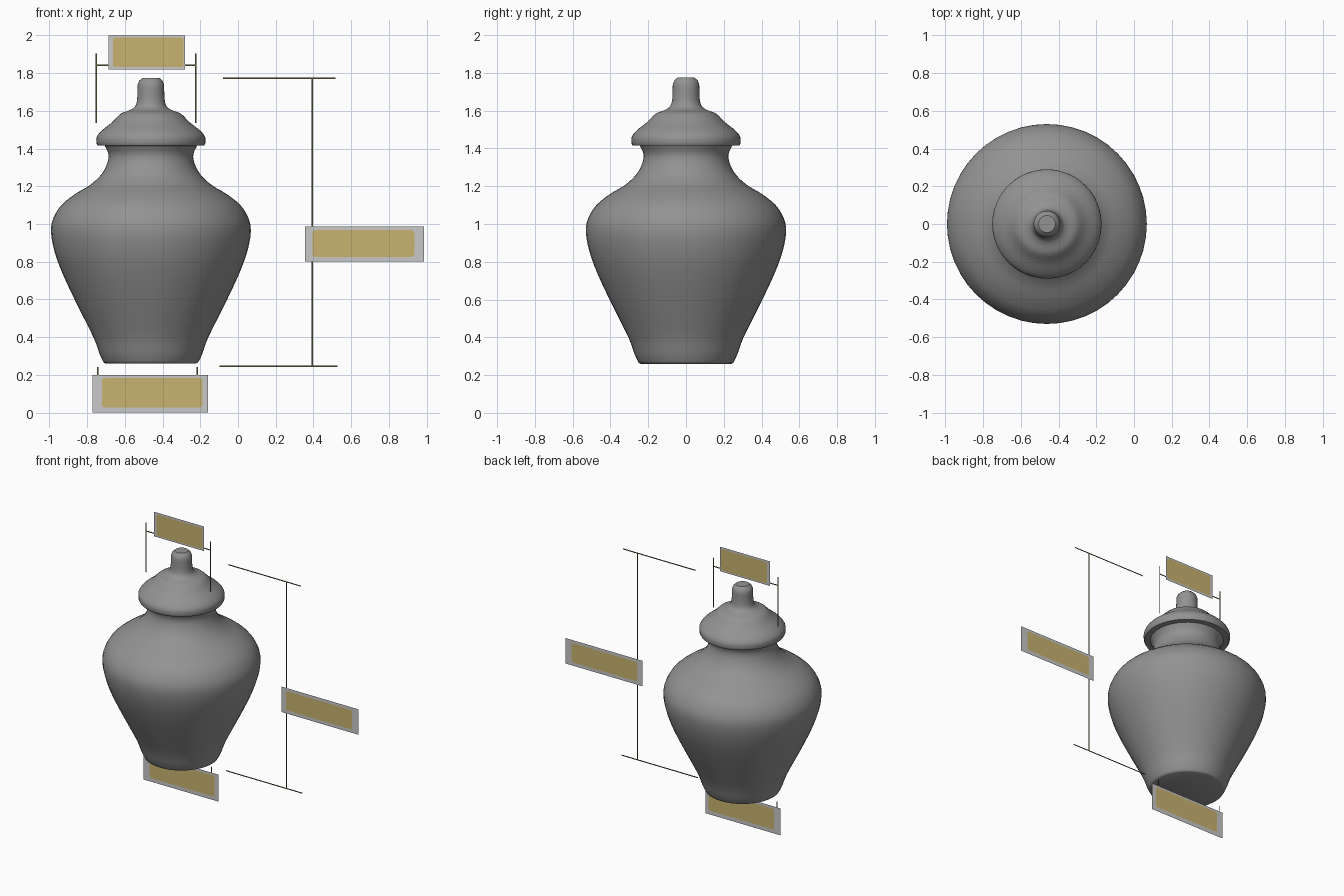
import bpy, bmesh, math
from mathutils import Vector

if "Cube" in bpy.data.objects:
    bpy.data.objects.remove(bpy.data.objects["Cube"])

CX = -0.462  # axis of the jar


def material(name, rgb):
    m = bpy.data.materials.new(name)
    m.diffuse_color = (*rgb, 1)
    m.use_nodes = True
    m.node_tree.nodes["Principled BSDF"].inputs["Base Color"].default_value = m.diffuse_color
    return m


STONE = material("grey stone", (0.29, 0.29, 0.29))
PLATE = material("pale grey", (0.58, 0.58, 0.58))
GOLD = material("sand yellow", (0.58, 0.45, 0.16))
OLIVE = material("dark olive", (0.13, 0.13, 0.045))


def finish(bm, name, mat):
    me = bpy.data.meshes.new(name)
    bm.to_mesh(me)
    bm.free()
    me.materials.append(mat)
    ob = bpy.data.objects.new(name, me)
    bpy.context.collection.objects.link(ob)
    return ob


def smooth_curve(pts, steps=3):
    """Catmull-Rom through (radius, height) points."""
    p = [Vector(q) for q in pts]
    p = [p[0]] + p + [p[-1]]
    out = []
    for a, b, c, d in zip(p, p[1:], p[2:], p[3:]):
        for i in range(steps):
            t = i / steps
            out.append(0.5 * (2 * b + (c - a) * t + (2 * a - 5 * b + 4 * c - d) * t * t
                              + (3 * b - a - 3 * c + d) * t ** 3))
    return [tuple(v) for v in out] + [tuple(pts[-1])]


def lathe(name, profile, seg=48):
    """Revolve a profile about the jar axis; zero radius becomes a pole."""
    bm = bmesh.new()
    vs = [bm.verts.new((max(r, 0), 0, z)) for r, z in profile]
    es = [bm.edges.new(e) for e in zip(vs, vs[1:])]
    bmesh.ops.spin(bm, geom=vs + es, cent=(0, 0, 0), axis=(0, 0, 1),
                   angle=2 * math.pi, steps=seg, use_duplicate=False)
    bmesh.ops.remove_doubles(bm, verts=bm.verts[:], dist=1e-4)
    bmesh.ops.recalc_face_normals(bm, faces=bm.faces[:])
    ob = finish(bm, name, STONE)
    ob.location.x = CX
    bpy.ops.object.select_all(action='DESELECT')
    bpy.context.view_layer.objects.active = ob
    ob.select_set(True)
    bpy.ops.object.shade_smooth_by_angle(angle=math.radians(40))
    return ob


# jar: foot, swelling belly, shoulder, waisted neck and lip
body = [(0.25, 0.265), (0.272, 0.31), (0.305, 0.4), (0.395, 0.58), (0.47, 0.74),
        (0.513, 0.86), (0.53, 0.96), (0.518, 1.03), (0.475, 1.1), (0.40, 1.16),
        (0.325, 1.205), (0.265, 1.26), (0.232, 1.32), (0.225, 1.37), (0.245, 1.415)]
lathe("jar_body", [(0, 0.26), (0.24, 0.26)] + smooth_curve(body) + [(0, 1.417)])

# lid: rim, dome, step and knob
dome = [(0.288, 1.425), (0.288, 1.46), (0.262, 1.495), (0.205, 1.54), (0.16, 1.585),
        (0.115, 1.602), (0.085, 1.622), (0.073, 1.66), (0.07, 1.74)]
lathe("jar_lid", [(0, 1.416), (0.283, 1.416)] + smooth_curve(dome)
      + [(0.062, 1.76), (0.045, 1.775), (0, 1.775)])


def panel(name, x0, x1, z0, z1, mat, y=0.0, corner=0.0):
    """Flat upright sheet, optionally with rounded corners."""
    bm = bmesh.new()
    pts = []
    for k, (sx, sz) in enumerate([(1, 1), (0, 1), (0, 0), (1, 0)]):
        cx = x1 - corner if sx else x0 + corner
        cz = z1 - corner if sz else z0 + corner
        for i in range(4 if corner else 1):
            a = math.pi / 2 * (k + i / 3)
            pts.append((cx + corner * math.cos(a), y, cz + corner * math.sin(a)))
    if y <= 0:
        pts.reverse()
    f = bm.faces.new([bm.verts.new(p) for p in pts])
    f.normal_update()
    if (f.normal.y > 0) != (y > 0):
        f.normal_flip()
    return finish(bm, name, mat)


def label(name, outer, inner):
    for side, s in (("front", -1), ("back", 1)):
        panel(f"{name}_plate_{side}", *outer, PLATE, 0.001 * s)
        panel(f"{name}_patch_{side}", *inner, GOLD, 0.003 * s, 0.015)


def line(name, x0, z0, x1, z1, w=0.004):
    panel(name, x0 - w, x1 + w, z0 - w, z1 + w, OLIVE)


# measuring labels
label("top_label", (-0.686, -0.28, 1.82, 2.0), (-0.664, -0.288, 1.832, 1.988))
label("side_label", (0.355, 0.986, 0.8, 0.987), (0.395, 0.935, 0.825, 0.967))
label("bottom_label", (-0.772, -0.16, 0.0, 0.198), (-0.722, -0.188, 0.028, 0.182))

# measuring lines
for side, x in (("left", -0.753), ("right", -0.225)):
    line(f"top_tick_{side}", x, 1.54, x, 1.9)
line("top_span", -0.753, 1.841, -0.225, 1.841)
for side, x in (("left", -0.745), ("right", -0.215)):
    line(f"bottom_tick_{side}", x, 0.05, x, 0.238)
line("bottom_span", -0.745, 0.185, -0.215, 0.185)
line("height_span", 0.395, 0.245, 0.395, 1.772)
line("height_tick_top", -0.075, 1.772, 0.513, 1.772)
line("height_tick_bottom", -0.095, 0.245, 0.523, 0.245)
